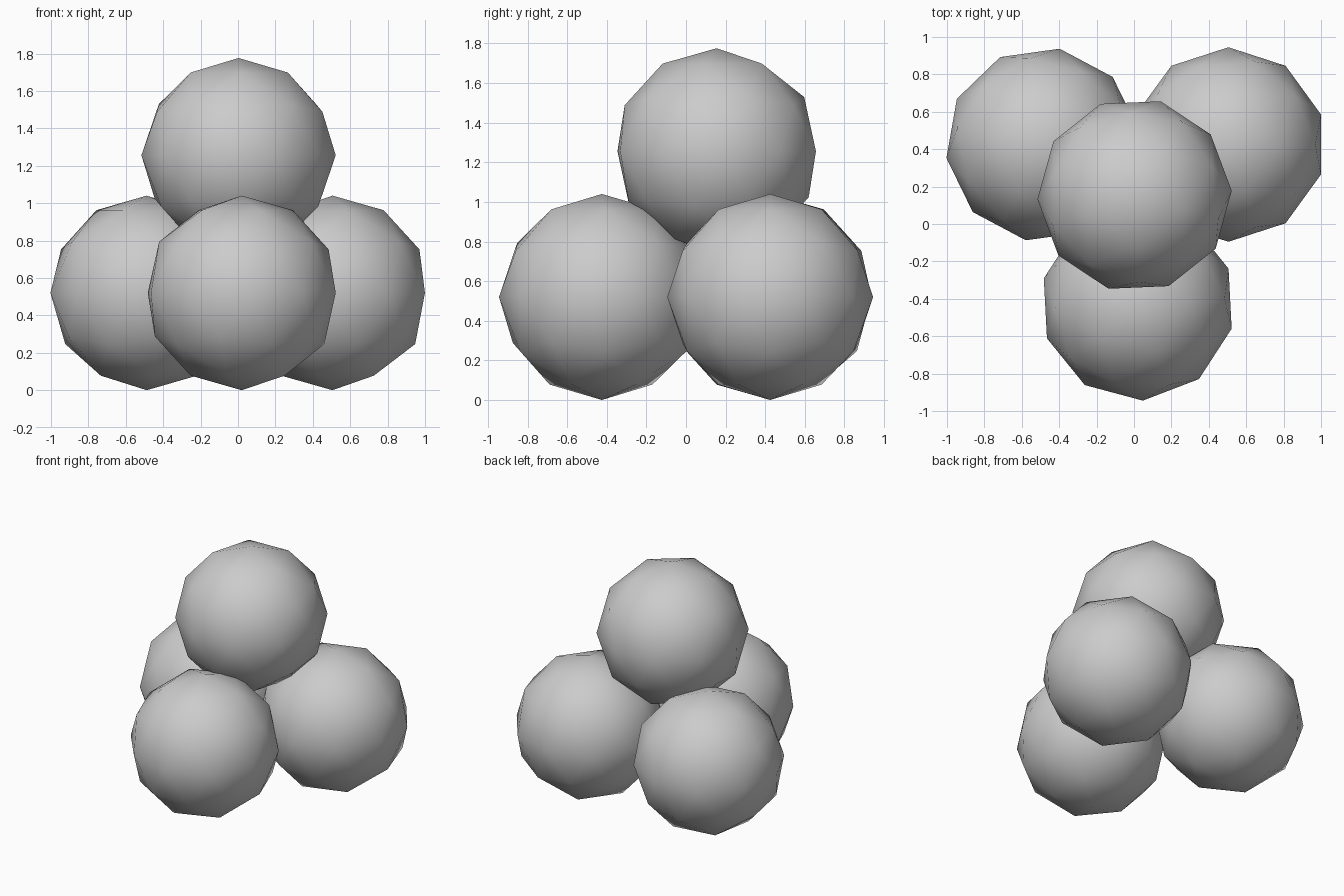
import bpy
from math import radians

if "Cube" in bpy.data.objects:
    bpy.data.objects.remove(bpy.data.objects["Cube"])

RADIUS = 0.52

# Low-poly smooth-shaded ball, spun about the vertical axis
def ball(name, x, y, z, spin):
    bpy.ops.mesh.primitive_ico_sphere_add(
        subdivisions=2, radius=RADIUS, location=(x, y, z),
        rotation=(0, 0, radians(spin)))
    obj = bpy.context.object
    obj.name = name
    bpy.ops.object.shade_smooth()
    return obj

# Three balls on the ground in a triangle, one resting on top
for args in (
    ("front_ball", 0.02, -0.425, 0.52, 3),
    ("back_right_ball", 0.505, 0.425, 0.52, 0),
    ("back_left_ball", -0.488, 0.425, 0.52, 26),
    ("top_ball", 0.003, 0.155, 1.256, -15.5),
):
    ball(*args)
